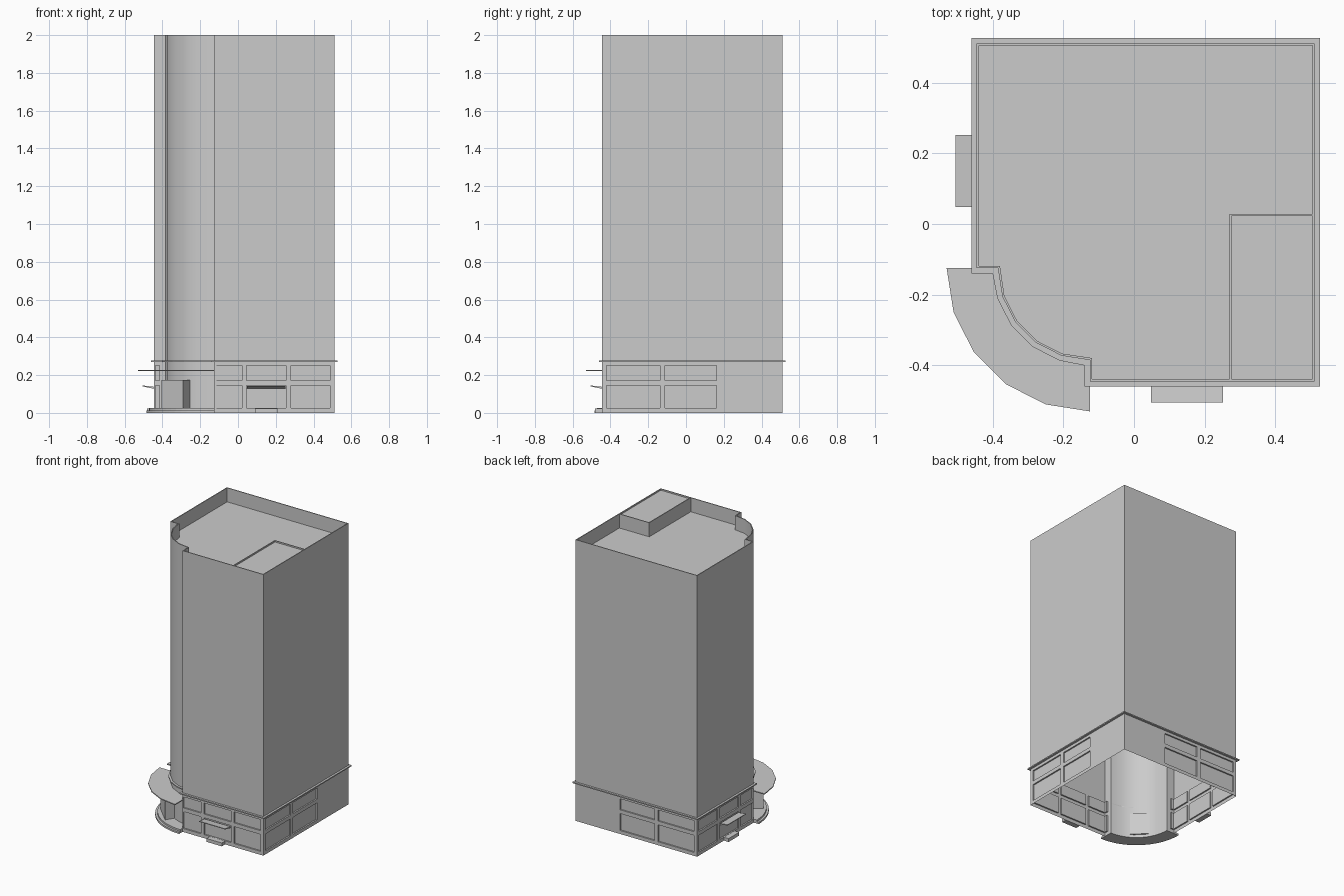
import bpy, bmesh
from math import cos, sin, pi

if "Cube" in bpy.data.objects:
    bpy.data.objects.remove(bpy.data.objects["Cube"])

LO, HI, C, R = -0.445, 0.511, -0.125, 0.26   # wall planes, corner centre and radius
TOP, ROOF = 2.0, 1.9


def finish(name, bm, recalc=True, smooth=False):
    bmesh.ops.remove_doubles(bm, verts=bm.verts, dist=1e-5)
    if recalc:
        bmesh.ops.recalc_face_normals(bm, faces=bm.faces)
    me = bpy.data.meshes.new(name)
    bm.to_mesh(me)
    bm.free()
    ob = bpy.data.objects.new(name, me)
    bpy.context.collection.objects.link(ob)
    if smooth:
        bpy.context.view_layer.objects.active = ob
        ob.select_set(True)
        bpy.ops.object.shade_smooth_by_angle(angle=0.5)
        ob.select_set(False)
    return ob


def arc(r, n):
    return [(C - r * cos(i * pi / 2 / n), C - r * sin(i * pi / 2 / n)) for i in range(n + 1)]


def plan(d=0.0):
    """Tower outline, counter-clockwise, offset outwards by d."""
    a = arc(R + d, 5)
    a[0], a[-1] = (a[0][0], C - d), (C - d, a[-1][1])
    lo, hi = LO - d, HI + d
    return [(hi, lo), (hi, hi), (lo, hi), (lo, C - d)] + a + [(C - d, lo)]


def face(bm, pts):
    return bm.faces.new([bm.verts.new(p) for p in pts])


def band(bm, a, za, b, zb):
    """Strip of quads between two closed outlines."""
    for i in range(len(a)):
        j = (i + 1) % len(a)
        face(bm, [(*a[i], za), (*a[j], za), (*b[j], zb), (*b[i], zb)])


def prism(name, pts, z0, z1):
    bm = bmesh.new()
    face(bm, [(*p, z0) for p in pts])
    face(bm, [(*p, z1) for p in pts])
    band(bm, pts, z0, pts, z1)
    return finish(name, bm)


def facade(bm, p, q, cols, depth=0.01):
    """Wall from p to q with two rows of recessed windows at the given columns."""
    ax = 0 if abs(q[0] - p[0]) > abs(q[1] - p[1]) else 1
    L = ((q[0] - p[0]) ** 2 + (q[1] - p[1]) ** 2) ** 0.5
    nx, ny = -(q[1] - p[1]) / L * depth, (q[0] - p[0]) / L * depth
    param = lambda c: (c - p[ax]) / (q[ax] - p[ax])
    wins = [sorted((param(a), param(b))) for a, b in cols]
    ts = sorted([0, 1] + [t for w in wins for t in w])
    zs = [0, 0.025, 0.145, 0.172, 0.25, TOP]
    at = lambda t: (p[0] + (q[0] - p[0]) * t, p[1] + (q[1] - p[1]) * t)
    for t0, t1 in zip(ts, ts[1:]):
        a, b = at(t0), at(t1)
        for k, (z0, z1) in enumerate(zip(zs, zs[1:])):
            o = [(*a, z0), (*b, z0), (*b, z1), (*a, z1)]
            if [t0, t1] in wins and k in (1, 3):
                n = [(x + nx, y + ny, z) for x, y, z in o]
                face(bm, n)
                for i in range(4):
                    j = (i + 1) % 4
                    face(bm, [o[i], o[j], n[j], n[i]])
            else:
                face(bm, o)


# Tower shell: walls, parapet and roof deck (open underneath)
bm = bmesh.new()
outer, inner = plan(), plan(-0.006)
long_cols = [(-0.42, -0.138), (-0.111, 0.162)]
short_cols = [(-0.117, 0.02), (0.045, 0.255), (0.28, 0.487)]
notch_cols = [(-0.438, -0.415)]
windows = {0: long_cols, 1: long_cols, 2: short_cols, 3: notch_cols,
           9: notch_cols, 10: short_cols}
for i, p in enumerate(outer):
    facade(bm, p, outer[(i + 1) % len(outer)], windows.get(i, []))
band(bm, outer, TOP, inner, TOP)
band(bm, inner, TOP, inner, ROOF)
face(bm, [(*p, ROOF) for p in inner])
finish("tower_shell", bm, recalc=False, smooth=True)

# Ledge above the base storeys
bm = bmesh.new()
rim = plan(0.015)
band(bm, outer, 0.27, rim, 0.27)
band(bm, rim, 0.27, rim, 0.278)
band(bm, rim, 0.278, outer, 0.278)
finish("base_ledge", bm)

# Roof plant room with a low rim
bm = bmesh.new()
x0, x1, y0, y1 = 0.27, HI - 0.006, LO + 0.006, 0.028
big = [(x0, y0), (x1, y0), (x1, y1), (x0, y1)]
e = 0.006
small = [(x0 + e, y0), (x1, y0), (x1, y1 - e), (x0 + e, y1 - e)]
band(bm, big, ROOF, big, TOP)
for a, b, c, d in ((3, 0, 0, 3), (2, 3, 3, 2)):
    face(bm, [(*big[a], TOP), (*big[b], TOP), (*small[c], TOP), (*small[d], TOP)])
face(bm, [(*small[3], TOP), (*small[0], TOP), (*small[0], 1.99), (*small[3], 1.99)])
face(bm, [(*small[2], TOP), (*small[3], TOP), (*small[3], 1.99), (*small[2], 1.99)])
face(bm, [(*p, 1.99) for p in small])
finish("plant_room", bm, recalc=False)

# Corner canopy, entrance steps and portal
prism("corner_canopy", arc(0.405, 5) + arc(R, 5)[::-1], 0.221, 0.228)
for k, r in enumerate((0.36, 0.345)):
    prism(f"corner_step_{k + 1}", arc(r, 15) + arc(R, 15)[::-1], 0.0125 * k, 0.0125 * (k + 1))
prism("corner_portal", [(-0.405, -0.29), (-0.29, -0.405), (-0.254, -0.345), (-0.345, -0.254)],
      0.02, 0.175)

# Side door canopies and doorsteps, mirrored across the diagonal
for side, swap in (("front", False), ("left", True)):
    flip = lambda p: (p[1], p[0]) if swap else p
    bm = bmesh.new()
    prof = [(LO, 0.128), (-0.505, 0.14), (-0.505, 0.145), (LO, 0.138)]
    ends = [[(*flip((x, y)), z) for y, z in prof] for x in (0.048, 0.252)]
    for end in ends:
        face(bm, end)
    for i in range(4):
        j = (i + 1) % 4
        face(bm, [ends[0][i], ends[0][j], ends[1][j], ends[1][i]])
    finish(f"{side}_door_canopy", bm)
    step = [(0.09, LO), (0.09, -0.482), (0.21, -0.482), (0.21, LO)]
    prism(f"{side}_doorstep", [flip(p) for p in step], 0, 0.024)
